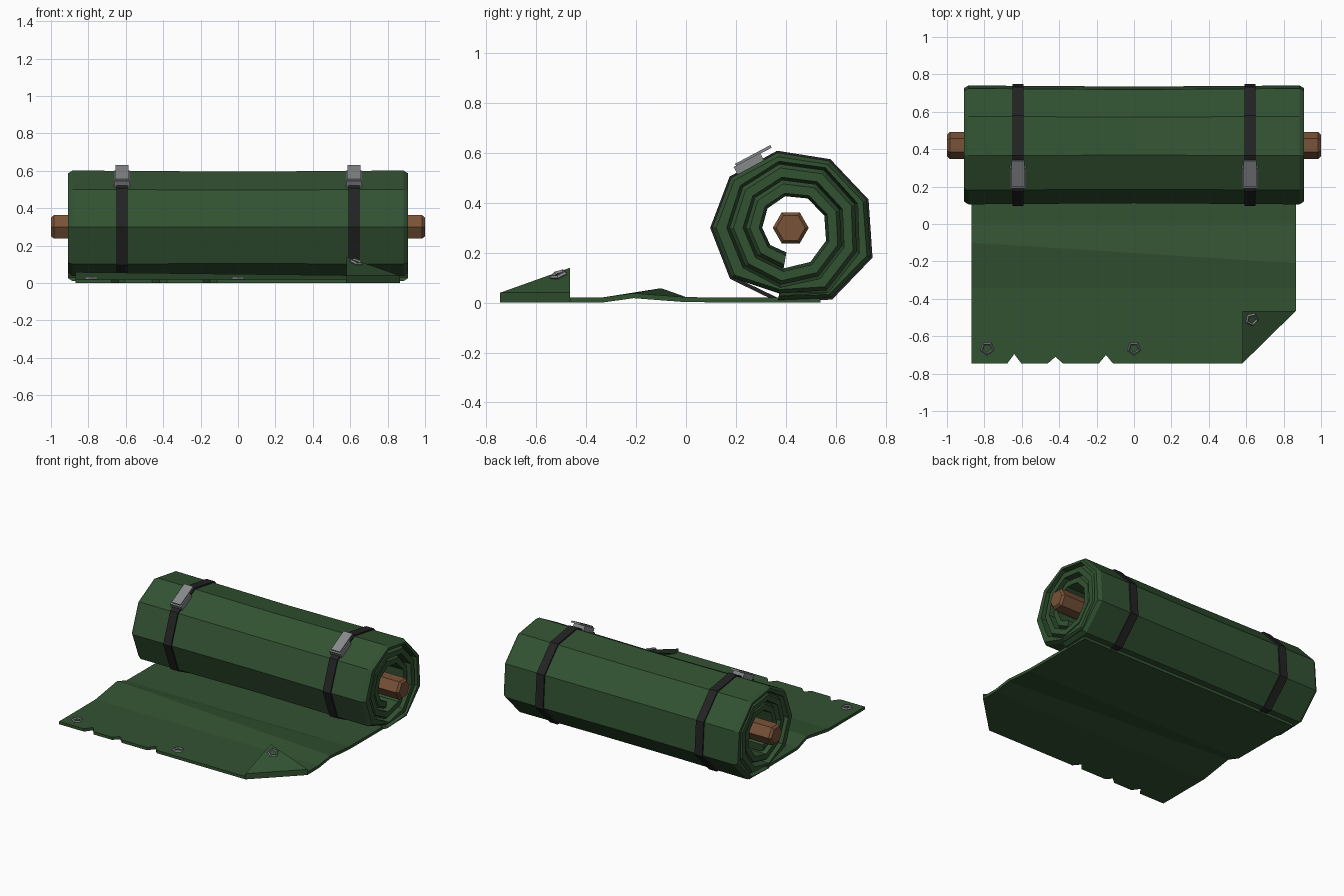
import bpy, bmesh
from math import sin, cos, radians, pi
from mathutils import Vector, Matrix

if "Cube" in bpy.data.objects:
    bpy.data.objects.remove(bpy.data.objects["Cube"])

CENTRE = Vector((0, 0.42, 0.30))


def material(name, colour):
    m = bpy.data.materials.new(name)
    m.use_nodes = True
    m.diffuse_color = (*colour, 1)
    bsdf = m.node_tree.nodes["Principled BSDF"]
    bsdf.inputs["Base Color"].default_value = (*colour, 1)
    bsdf.inputs["Roughness"].default_value = 0.9
    return m


GREEN = material("canvas green", (0.032, 0.085, 0.032))
BROWN = material("wood brown", (0.19, 0.085, 0.04))
BLACK = material("strap black", (0.017, 0.017, 0.018))
STEEL = material("steel grey", (0.24, 0.25, 0.26))


def finish(name, bm, mat):
    bmesh.ops.recalc_face_normals(bm, faces=bm.faces)
    mesh = bpy.data.meshes.new(name)
    bm.to_mesh(mesh)
    bm.free()
    mesh.materials.append(mat)
    ob = bpy.data.objects.new(name, mesh)
    bpy.context.collection.objects.link(ob)
    return ob


def loft(name, rings, mat, closed=False):
    """Skin a row of matching point loops, capping the ends if open."""
    bm = bmesh.new()
    loops = [[bm.verts.new(p) for p in ring] for ring in rings]
    pairs = list(zip(loops, loops[1:]))
    if closed:
        pairs.append((loops[-1], loops[0]))
    for a, b in pairs:
        for i in range(len(a)):
            j = (i + 1) % len(a)
            bm.faces.new((a[i], a[j], b[j], b[i]))
    if not closed:
        bm.faces.new(loops[0])
        bm.faces.new(loops[-1])
    return finish(name, bm, mat)


def polar(x, r, degrees):
    a = radians(degrees)
    return CENTRE + Vector((x, r * cos(a), r * sin(a)))


def box(name, size, loc, tilt, mat):
    bm = bmesh.new()
    place = Matrix.Translation(loc) @ Matrix.Rotation(tilt, 4, 'X')
    bmesh.ops.create_cube(bm, size=1, matrix=place @ Matrix.Diagonal((*size, 1)))
    return finish(name, bm, mat)


# Rolled canvas: a chamfered strip swept along a nine-step spiral
OUTER = [0.267, 0.31, 0.315, 0.312, 0.306, 0.31, 0.324, 0.341, 0.324, 0.294]
rings = []
for k in range(28):
    angle, turn = -100 - 40 * k, k / 9
    r_in = 0.1 + 0.065 * turn
    r_out = OUTER[k - 18] if k >= 18 else r_in + 0.066
    r_in = min(r_in, r_out - 0.03)
    end = 0.91 - 0.015 * max(0, 2 - turn)
    cut = 0.02
    section = [(-end, r_in + 0.012), (-end, r_out - cut * 0.8), (-end + 0.025, r_out),
               (0, r_out - 0.006), (end - 0.025, r_out), (end, r_out - cut * 0.8),
               (end, r_in + 0.012), (0, r_in)]
    rings.append([polar(x, r, angle) for x, r in section])
loft("rolled_canvas", rings, GREEN)

# Hexagonal core rod with chamfered ends
loft("core_rod", [[polar(x, r, 60 * i) for i in range(6)]
                  for x, r in ((-1, 0.058), (-0.985, 0.072), (0.985, 0.072), (1, 0.058))], BROWN)

# Straps and buckles
for side, x in (("right", -0.62), ("left", 0.62)):
    rings = []
    for k in range(1, 10):
        r = OUTER[k]
        rings.append([polar(x + dx, r + dr, -100 - 40 * k)
                      for dx, dr in ((-0.03, -0.008), (-0.03, 0.008), (0.03, 0.008), (0.03, -0.008))])
    loft(side + "_strap", rings, BLACK, closed=True)
    tilt = radians(28)
    box(side + "_buckle", (0.085, 0.12, 0.035), (x, 0.252, 0.557), tilt, STEEL)
    box(side + "_buckle_tongue", (0.07, 0.16, 0.012), (x, 0.27, 0.589), tilt, STEEL)

# Unrolled sheet with a torn front edge, a cut corner and a slanted ridge
bm = bmesh.new()
LEFT, RIGHT, FRONT = 0.865, -0.87, -0.745
edge = [(RIGHT, FRONT)]
for x, half, depth in ((-0.64, 0.037, 0.05), (-0.42, 0.04, 0.035), (-0.15, 0.037, 0.045)):
    edge += [(x - half, FRONT), (x, FRONT + depth), (x + half, FRONT)]
edge += [(0.58, FRONT), (LEFT, -0.465)]
front = [bm.verts.new((x, y, 0)) for x, y in edge]
rows = [((RIGHT, -0.34, 0), (LEFT, -0.34, 0)),
        ((RIGHT, -0.10, 0.038), (LEFT, -0.21, 0.018)),
        ((RIGHT, 0, 0.002), (LEFT, 0, 0.002)),
        ((RIGHT, 0.54, 0), (LEFT, 0.54, 0))]
rows = [[bm.verts.new(p) for p in row] for row in rows]
bm.faces.new(front + [rows[0][1], rows[0][0]])
for a, b in zip(rows, rows[1:]):
    bm.faces.new((a[0], a[1], b[1], b[0]))
sheet = finish("unrolled_sheet", bm, GREEN)
if sheet.data.polygons[0].normal.z < 0:
    sheet.data.flip_normals()
solid = sheet.modifiers.new("thickness", 'SOLIDIFY')
solid.thickness = 0.02
solid.offset = 1

# Folded corner flap
corner = [(0.58, FRONT), (LEFT, -0.465), (0.58, -0.465)]
loft("folded_corner", [[(x, y, z) for (x, y), z in zip(corner, heights)]
                       for heights in ((0, 0, 0.12), (0.04, 0.04, 0.14))], GREEN)


# Five-sided eyelets
def eyelet(name, loc, normal):
    turn = Vector(normal).to_track_quat('Z', 'Y').to_matrix()
    rings = []
    for i in range(5):
        a = 2 * pi * i / 5 + pi / 2
        rings.append([Vector(loc) + turn @ Vector((r * cos(a), r * sin(a), z))
                      for r, z in ((0.023, 0), (0.03, 0.009), (0.038, 0), (0.03, -0.009))])
    loft(name, rings, STEEL, closed=True)


eyelet("right_eyelet", (-0.785, -0.665, 0.022), (0, 0, 1))
eyelet("middle_eyelet", (0, -0.665, 0.022), (0, 0, 1))
eyelet("corner_eyelet", (0.63, -0.51, 0.112), (0.35, -0.35, 1))
